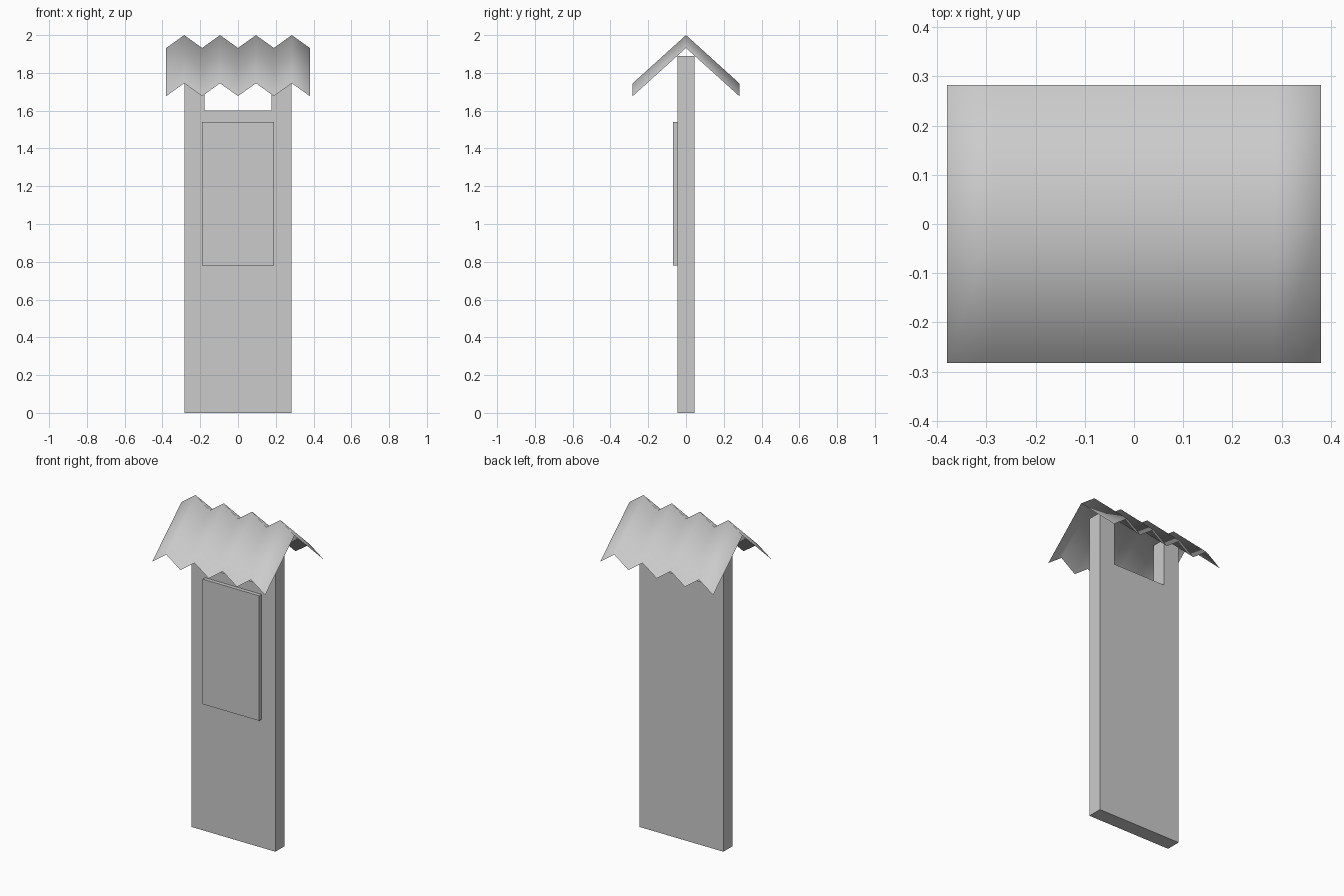
import bpy

if "Cube" in bpy.data.objects:
    bpy.data.objects.remove(bpy.data.objects["Cube"])


def make_object(name, verts, faces, smooth=False):
    mesh = bpy.data.meshes.new(name)
    mesh.from_pydata(verts, [], faces)
    for p in mesh.polygons:
        p.use_smooth = smooth
    obj = bpy.data.objects.new(name, mesh)
    bpy.context.collection.objects.link(obj)
    return obj


def extrude_profile(name, profile, y0, y1):
    """Extrude an x-z outline (counter-clockwise from the front) along y."""
    n = len(profile)
    verts = [(x, y, z) for y in (y0, y1) for x, z in profile]
    faces = [list(range(n)), list(range(2 * n - 1, n - 1, -1))]
    faces += [(i, i + n, (i + 1) % n + n, (i + 1) % n) for i in range(n)]
    return make_object(name, verts, faces)


# Upright slab with an open notch at the top
W, TOP, NOTCH, SILL = 0.283, 1.89, 0.177, 1.60
extrude_profile("upright_slab", [
    (-W, 0), (W, 0), (W, TOP), (NOTCH, TOP),
    (NOTCH, SILL), (-NOTCH, SILL), (-NOTCH, TOP), (-W, TOP)], -0.045, 0.045)

# Raised panel on the front face
P = 0.19
extrude_profile("front_panel", [(-P, 0.78), (P, 0.78), (P, 1.54), (-P, 1.54)],
                -0.068, -0.045)

# Zigzag gabled roof: one thin smooth sheet folded over the ridge
COLS, STEP = 9, 0.095
rows = [(-0.282, 1.745), (0, 2.0), (0.282, 1.745)]
verts = [((i - 4) * STEP, y, z - (0.068 if i % 2 == 0 else 0))
         for y, z in rows for i in range(COLS)]
faces = [(r * COLS + i, r * COLS + i + 1, (r + 1) * COLS + i + 1, (r + 1) * COLS + i)
         for r in range(2) for i in range(COLS - 1)]
make_object("corrugated_roof", verts, faces, smooth=True)
